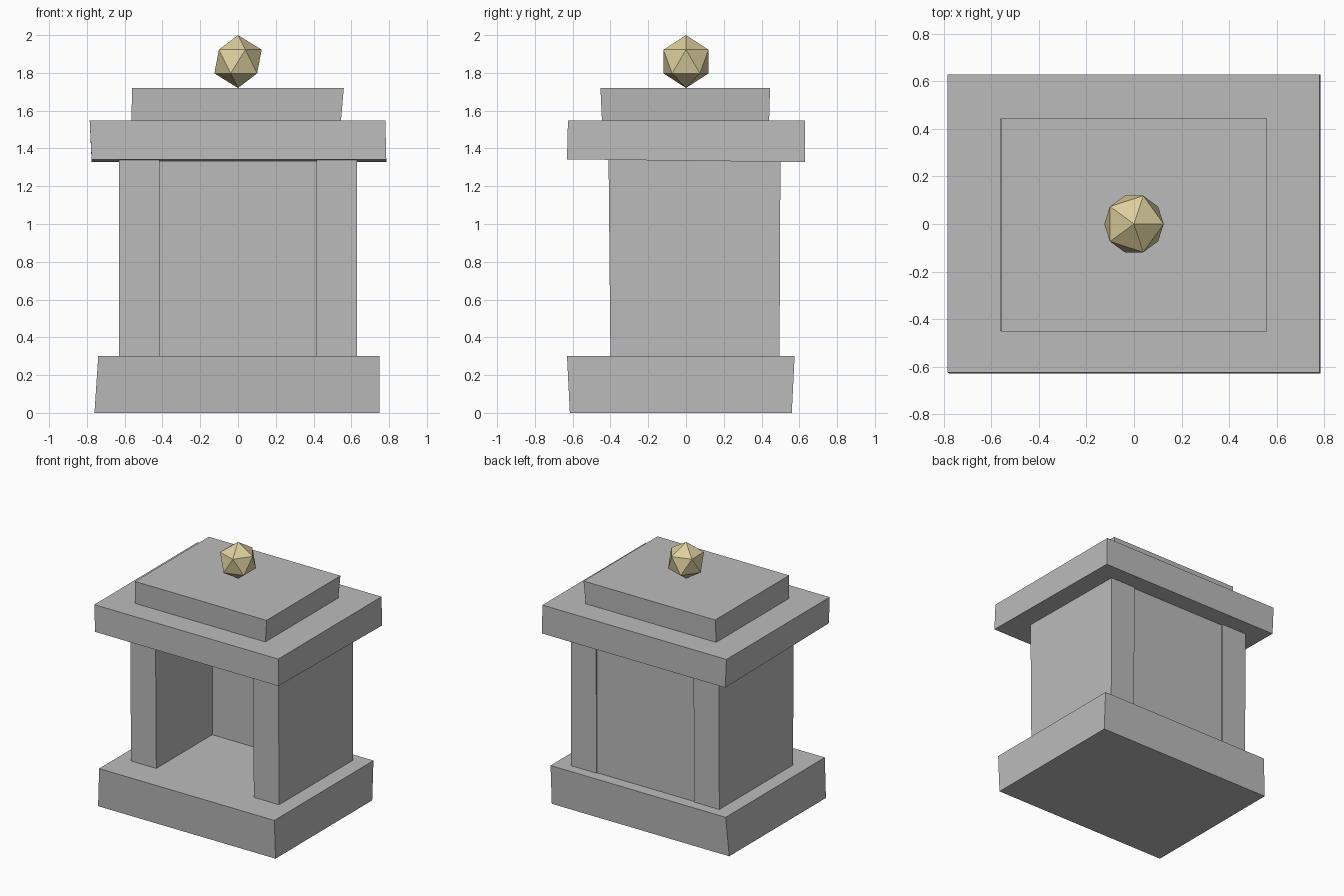
import bpy
import bmesh

default_cube = bpy.data.objects.get("Cube")
if default_cube:
    bpy.data.objects.remove(default_cube, do_unlink=True)


def make_material(name, colour):
    mat = bpy.data.materials.new(name)
    mat.use_nodes = True
    mat.diffuse_color = (*colour, 1)
    mat.node_tree.nodes["Principled BSDF"].inputs["Base Color"].default_value = (*colour, 1)
    return mat


stone = make_material("grey stone", (0.5, 0.5, 0.5))
gold = make_material("pale gold", (0.72, 0.62, 0.34))


def add_object(name, bm, mat):
    bmesh.ops.recalc_face_normals(bm, faces=bm.faces[:])
    mesh = bpy.data.meshes.new(name)
    bm.to_mesh(mesh)
    bm.free()
    mesh.materials.append(mat)
    obj = bpy.data.objects.new(name, mesh)
    bpy.context.collection.objects.link(obj)
    return obj


def stone_block(name, bottom, top, z_bottom, z_top, tilt=0.0):
    """Rough-hewn block; bottom and top are (x0, x1, y0, y1), tilt drops the back underside."""
    bm = bmesh.new()
    bmesh.ops.create_cube(bm, size=1)
    for v in bm.verts:
        x0, x1, y0, y1 = top if v.co.z > 0 else bottom
        z = z_top if v.co.z > 0 else z_bottom - tilt * v.co.y
        v.co = (x1 if v.co.x > 0 else x0, y1 if v.co.y > 0 else y0, z)
    return add_object(name, bm, stone)


# Plinth
stone_block("base_slab", (-0.76, 0.75, -0.615, 0.56), (-0.74, 0.75, -0.63, 0.575), 0.0, 0.30)

# Chamber walls, open at the front
for side, name in ((-1, "right_wall"), (1, "left_wall")):
    xs = sorted((side * 0.415, side * 0.63))
    stone_block(name, (*xs, -0.40, 0.495), (*xs, -0.41, 0.50), 0.29, 1.345)
stone_block("back_wall", (-0.625, 0.625, 0.28, 0.487), (-0.62, 0.62, 0.28, 0.487), 0.29, 1.345)

# Stepped roof
stone_block("roof_slab", (-0.775, 0.785, -0.63, 0.63), (-0.785, 0.78, -0.625, 0.63),
            1.335, 1.547, tilt=0.015)
stone_block("roof_cap", (-0.565, 0.545, -0.445, 0.44), (-0.56, 0.56, -0.453, 0.445), 1.547, 1.72)

# Faceted finial resting on the cap
bm = bmesh.new()
bmesh.ops.create_icosphere(bm, subdivisions=1, radius=0.14)
finial = add_object("finial", bm, gold)
finial.location.z = 1.86
